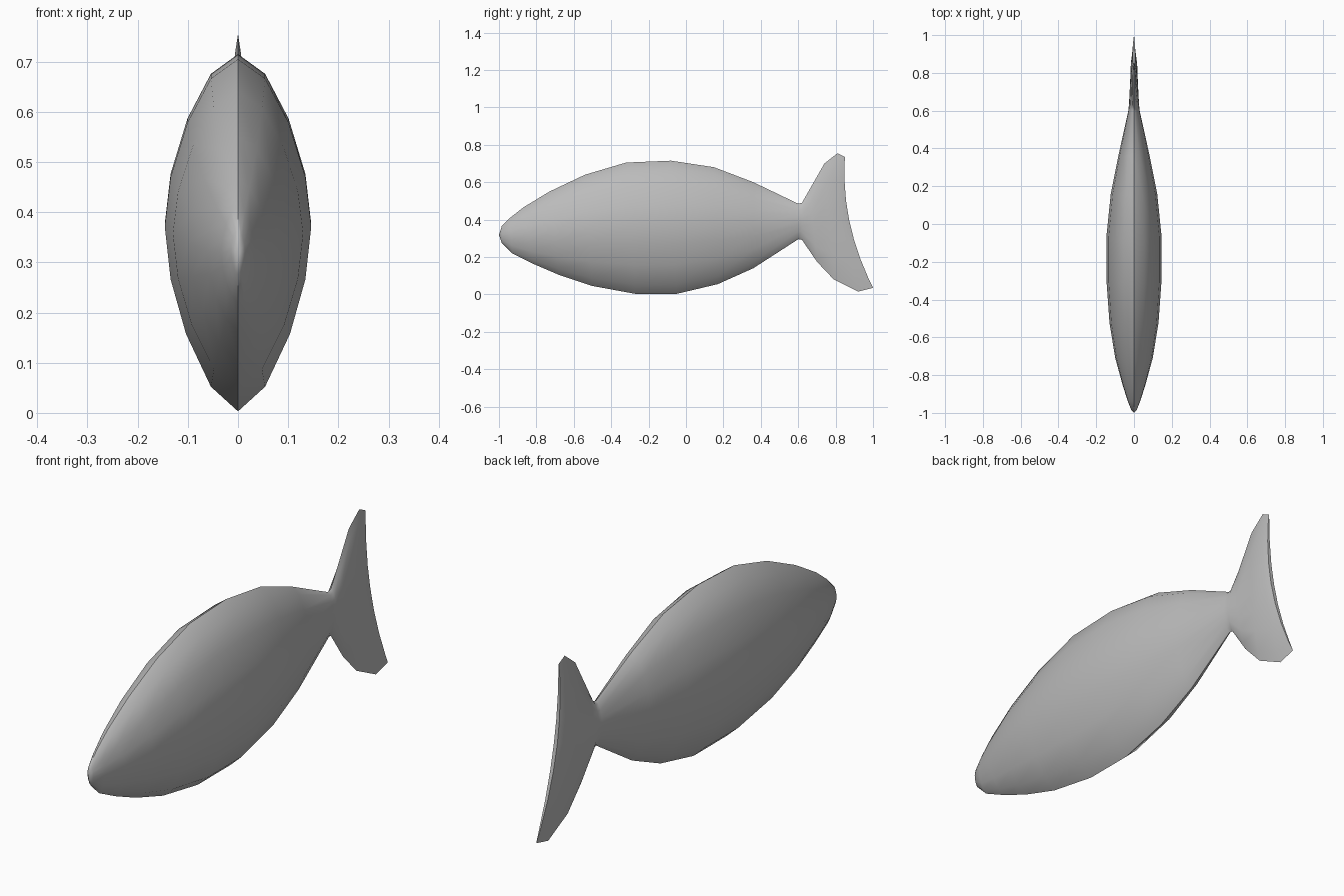
import bpy
import bmesh
import math

old = bpy.data.objects.get("Cube")
if old:
    bpy.data.objects.remove(old, do_unlink=True)

# Colour
grey = bpy.data.materials.new("plain grey")
grey.use_nodes = True
colour = (0.5, 0.5, 0.5, 1)
grey.diffuse_color = colour
grey.node_tree.nodes["Principled BSDF"].inputs["Base Color"].default_value = colour

# Lens-shaped half section: height fraction and width fraction, keel to ridge
SECTION = [(0, 0), (.07, .37), (.22, .71), (.375, .92), (.525, 1),
           (.665, .92), (.82, .69), (.945, .37), (1, 0)]

# Rings from nose to tail: top y, top z, bottom y, bottom z, half width, forward bow
BODY = [
    (-.985, .365, -.985, .275, .014, 0),
    (-.94, .41, -.93, .22, .034, 0),
    (-.87, .465, -.82, .165, .062, 0),
    (-.73, .55, -.68, .105, .100, 0),
    (-.54, .64, -.50, .045, .130, 0),
    (-.32, .705, -.27, .003, .146, 0),
    (-.08, .715, -.05, .003, .146, 0),
    (.15, .68, .17, .055, .123, 0),
    (.36, .60, .36, .14, .083, 0),
    (.60, .485, .60, .295, .030, 0),
]
TAIL = [
    (.62, .49, .62, .292, .028, 0),
    (.66, .56, .70, .175, .024, 0),
    (.74, .70, .79, .08, .020, 0),
    (.81, .755, .92, .015, .017, .02),
    (.85, .735, 1.0, .035, .008, .05),
]


def add_ring(bm, top_y, top_z, low_y, low_z, width, bow):
    def point(side, f, w):
        y = low_y + (top_y - low_y) * f - bow * 4 * f * (1 - f)
        return bm.verts.new((side * width * w, y, low_z + (top_z - low_z) * f))
    left = [point(1, f, w) for f, w in SECTION]
    right = [point(-1, f, w) for f, w in reversed(SECTION[1:-1])]
    return left + right


# Body and tail fin as one lofted skin
bm = bmesh.new()
rings = [add_ring(bm, *r) for r in BODY + TAIL]
n = len(rings[0])
for a, b in zip(rings, rings[1:]):
    for i in range(n):
        j = (i + 1) % n
        bm.faces.new((a[i], a[j], b[j], b[i]))

# Nose fan
nose = bm.verts.new((0, -1, .318))
for i in range(n):
    bm.faces.new((nose, rings[0][(i + 1) % n], rings[0][i]))

# Trailing edge of the tail, closed in strips from left to right
end = rings[-1]
for i in range(len(SECTION) - 1):
    quad = [end[i], end[i + 1], end[-i - 1], end[-i] if i else None]
    if i == len(SECTION) - 2:
        quad = [end[i], end[i + 1], end[-i]]
    bm.faces.new([v for v in quad if v])
bmesh.ops.recalc_face_normals(bm, faces=bm.faces)

mesh = bpy.data.meshes.new("fish_body")
bm.to_mesh(mesh)
bm.free()
mesh.materials.append(grey)
fish = bpy.data.objects.new("fish_body", mesh)
bpy.context.collection.objects.link(fish)

bpy.ops.object.select_all(action='DESELECT')
fish.select_set(True)
bpy.context.view_layer.objects.active = fish
bpy.ops.object.shade_smooth_by_angle(angle=math.radians(45))
